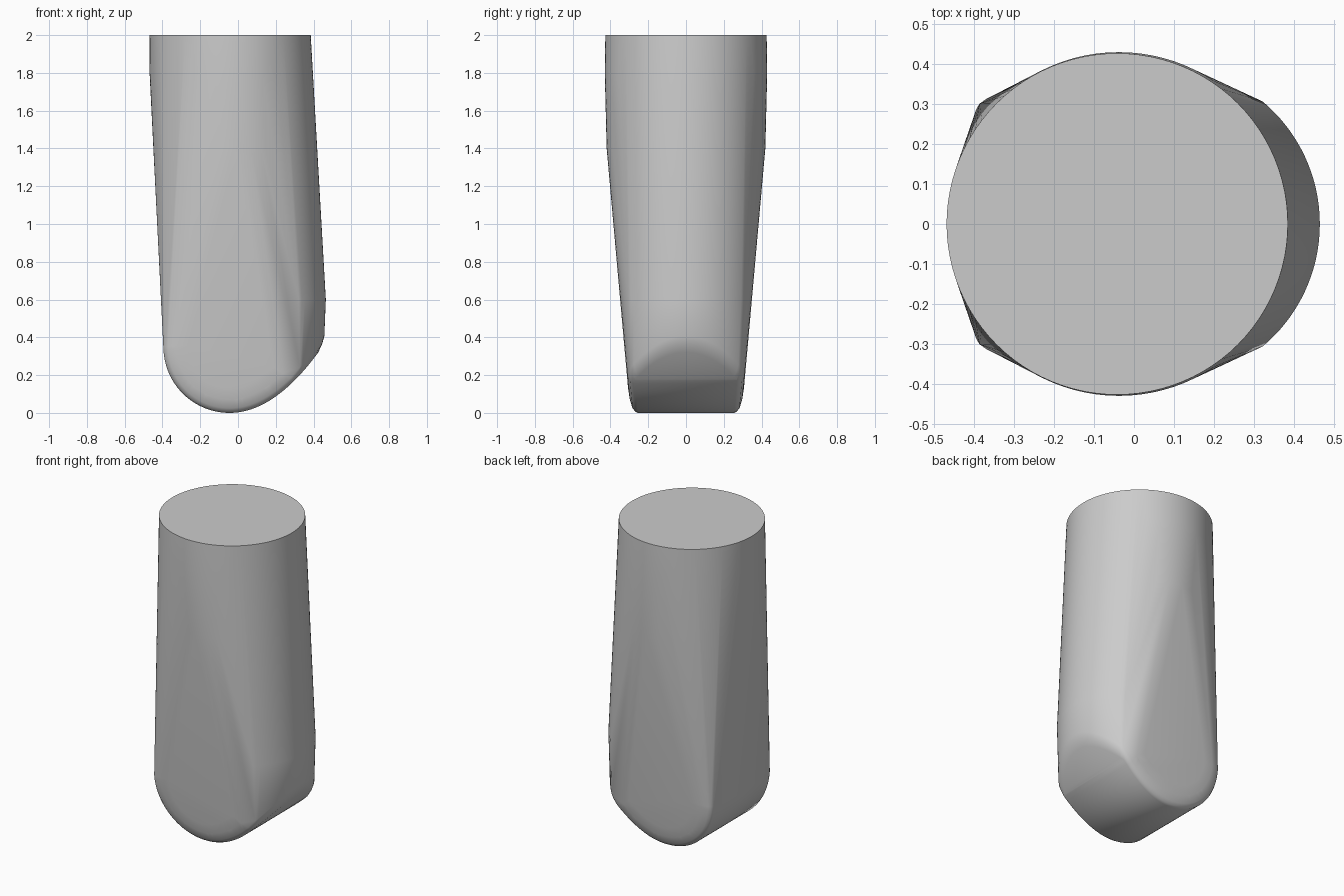
import bpy
import bmesh
from math import sin, cos, pi, radians

cube = bpy.data.objects.get("Cube")
if cube:
    bpy.data.objects.remove(cube, do_unlink=True)

# Plain grey material
grey = bpy.data.materials.new("light grey")
grey.use_nodes = True
colour = (0.6, 0.6, 0.6, 1)
grey.diffuse_color = colour
grey.node_tree.nodes["Principled BSDF"].inputs["Base Color"].default_value = colour

KEEL_X = -0.045   # lowest line of the rounded base
BASE_R = 0.35
bm = bmesh.new()


def add(x, y, z):
    bm.verts.new((x, y, z))


def base_z(x):
    """Height of the rising underside at x."""
    return 1.45 * (x - KEEL_X) ** 2


def half_depth(z):
    """Half width in y of the tapering flat front and back."""
    return 0.295 + 0.09 * z


# Round upper shaft: stacked circles leaning slightly
for z, cx, r in ((2, -0.042, 0.427), (1.8, -0.038, 0.43), (1.4, -0.014, 0.42)):
    for i in range(96):
        a = 2 * pi * i / 96
        add(cx + r * cos(a), r * sin(a), z)

# Base profile: circular on one side, rising curve on the other
profile = []
for i in range(25):
    a = radians(180 + 90 * i / 24)
    profile.append((KEEL_X + BASE_R * cos(a), BASE_R + BASE_R * sin(a)))
for i in range(1, 19):
    x = KEEL_X + 0.345 * i / 18
    profile.append((x, base_z(x)))

# Repeat the profile inwards towards front and back to round the rim
for inset, drop in ((0, 0.04), (0.008, 0.026), (0.025, 0.014),
                    (0.07, 0.004), (0.13, 0)):
    for px, pz in profile:
        dx, dz = KEEL_X + 0.02 - px, BASE_R + 0.02 - pz
        length = (dx * dx + dz * dz) ** 0.5
        x, z = px + inset * dx / length, pz + inset * dz / length
        for side in (-1, 1):
            add(x, side * (half_depth(z) - drop), z)

# Curved bulge above the rising underside
for r, lift in ((0.36, 0), (0.38, 0.015), (0.392, 0.04)):
    for i in range(33):
        a = radians(-48 + 96 * i / 32)
        x = 0.065 + r * cos(a)
        add(x, r * sin(a), base_z(x) + lift)
for i in range(33):
    a = radians(-50 + 100 * i / 32)
    add(0.065 + 0.4 * cos(a), 0.4 * sin(a), 0.6)

# Wrap everything in one convex skin
hull = bmesh.ops.convex_hull(bm, input=bm.verts[:])
unused = [v for v in bm.verts if not v.link_faces]
bmesh.ops.delete(bm, geom=unused, context="VERTS")
bmesh.ops.dissolve_limit(bm, angle_limit=radians(0.3),
                         verts=bm.verts[:], edges=bm.edges[:])
bmesh.ops.recalc_face_normals(bm, faces=bm.faces[:])

mesh = bpy.data.meshes.new("rounded_peg")
bm.to_mesh(mesh)
bm.free()
mesh.materials.append(grey)
peg = bpy.data.objects.new("rounded_peg", mesh)
bpy.context.collection.objects.link(peg)

bpy.ops.object.select_all(action="DESELECT")
peg.select_set(True)
bpy.context.view_layer.objects.active = peg
bpy.ops.object.shade_smooth_by_angle(angle=radians(30))
